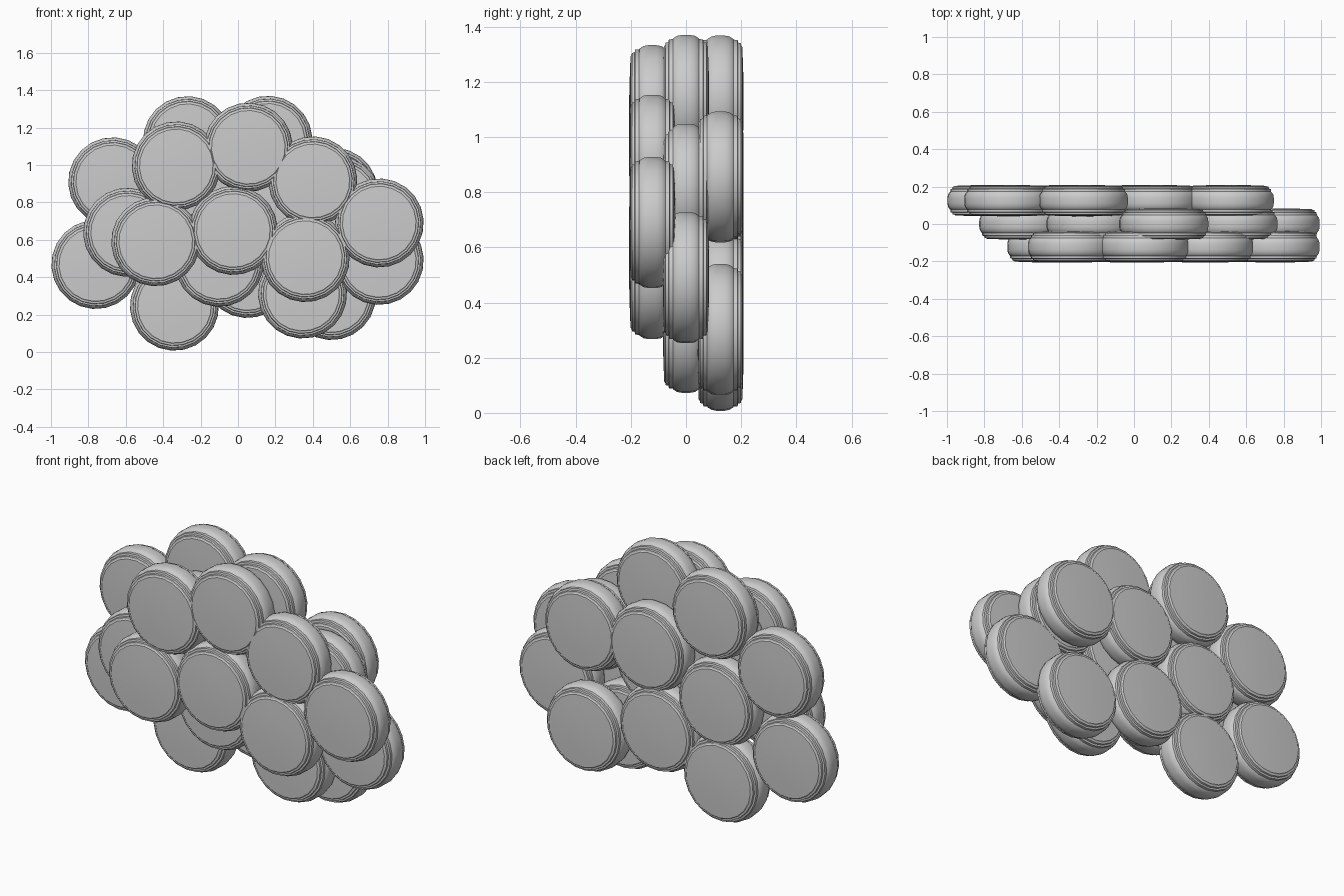
import bpy, bmesh, math

if "Cube" in bpy.data.objects:
    bpy.data.objects.remove(bpy.data.objects["Cube"])

SEG = 22

# half profile (radius, depth) of one button-like disc, mirrored in depth
HALF = [(0.238, 0.015), (0.235, 0.032), (0.226, 0.046), (0.223, 0.048),
        (0.222, 0.062), (0.212, 0.064), (0.210, 0.074), (0.202, 0.075),
        (0.197, 0.079), (0.15, 0.081), (0.09, 0.083), (0.04, 0.084)]


def disc(name, x, y, z):
    profile = [(r, -d) for r, d in reversed(HALF)] + HALF
    bm = bmesh.new()
    rings = []
    for r, d in profile:
        rings.append([bm.verts.new((r * math.cos(2 * math.pi * (i + .25) / SEG), d,
                                    r * math.sin(2 * math.pi * (i + .25) / SEG)))
                      for i in range(SEG)])
    for a, b in zip(rings, rings[1:]):
        for i in range(SEG):
            j = (i + 1) % SEG
            bm.faces.new((a[i], a[j], b[j], b[i]))
    bm.faces.new(rings[0])
    bm.faces.new(rings[-1])
    bmesh.ops.recalc_face_normals(bm, faces=bm.faces)
    me = bpy.data.meshes.new(name)
    bm.to_mesh(me)
    bm.free()
    ob = bpy.data.objects.new(name, me)
    ob.location = (x, y, z)
    bpy.context.collection.objects.link(ob)
    bpy.context.view_layer.objects.active = ob
    ob.select_set(True)


# three layers of discs: depth and (x, z) centres
LAYERS = {
    "front_disc": (-0.122, [(-.33, .995), (.055, 1.095), (.40, .915), (.755, .69),
                            (-.44, .59), (-.025, .65), (.36, .505)]),
    "middle_disc": (0.0, [(.16, 1.132), (.53, .81), (.755, .49), (.345, .31),
                          (-.10, .48), (-.59, .64), (-.23, .93), (.16, .70)]),
    "back_disc": (0.125, [(-.76, .468), (-.67, .91), (-.27, 1.13), (.115, .85),
                          (.51, .855), (.50, .302), (-.34, .245), (.05, .42),
                          (-.31, .66)]),
}
for name, (y, centres) in LAYERS.items():
    for n, (x, z) in enumerate(centres):
        disc(f"{name}_{n + 1}", x, y, z)

# smooth domes with crisp rim steps
bpy.ops.object.shade_smooth_by_angle(angle=math.radians(30))
